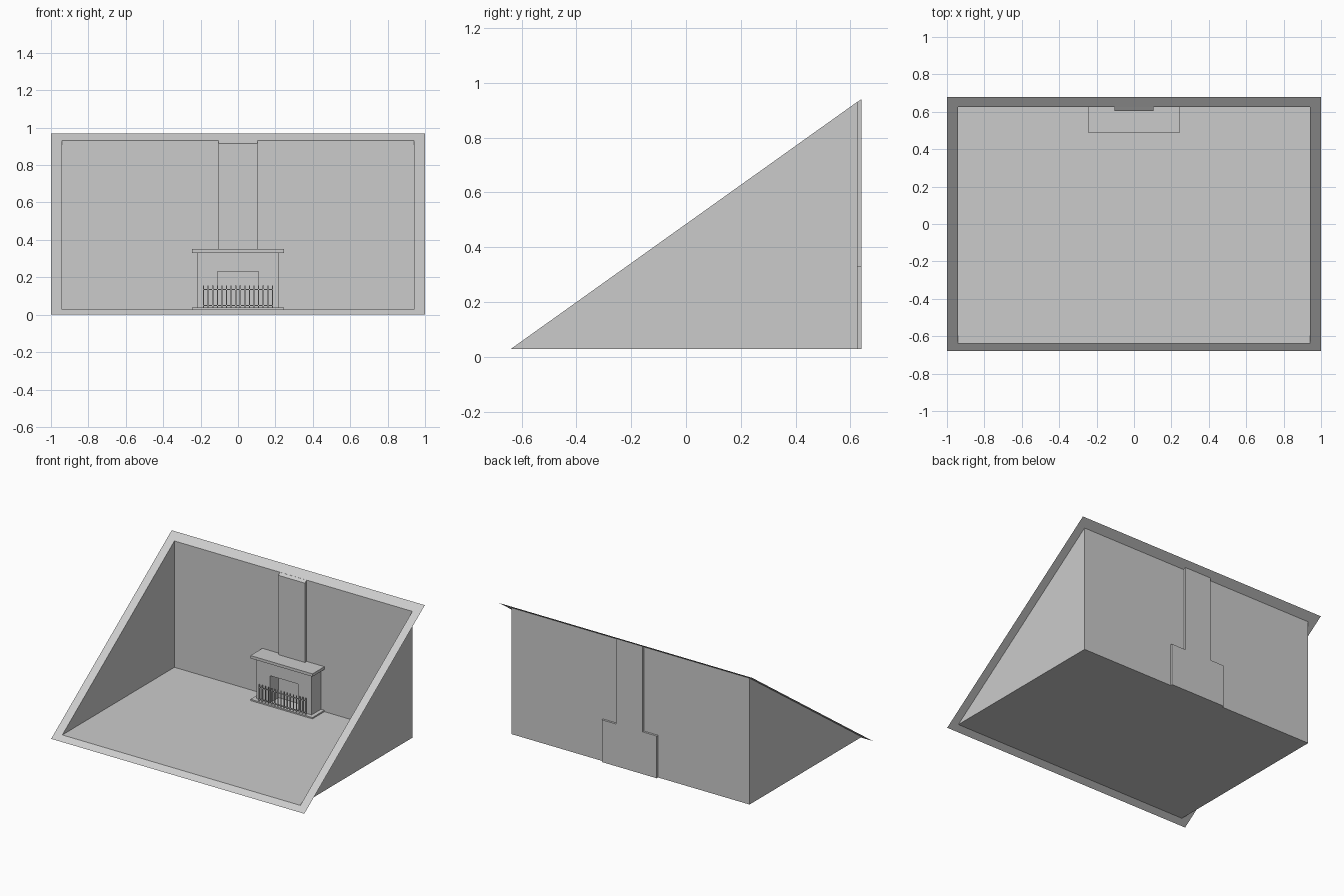
import bpy, bmesh

cube = bpy.data.objects.get("Cube")
if cube:
    bpy.data.objects.remove(cube, do_unlink=True)

grey = bpy.data.materials.new("light_grey")
grey.use_nodes = True
colour = (0.6, 0.6, 0.6, 1)
grey.diffuse_color = colour
grey.node_tree.nodes["Principled BSDF"].inputs["Base Color"].default_value = colour

FRONT, BACK = -0.64, 0.625      # room depth limits
SIDE = 0.94                     # half width of the room
BEHIND = 0.64                   # rear of the parts that pass through the wall


def slope(y):
    """Height of the sloping open side of the room."""
    return 0.97 * (y + 0.68) / 1.36


FLOOR = slope(FRONT)


def make(name, bm):
    mesh = bpy.data.meshes.new(name)
    bm.to_mesh(mesh)
    bm.free()
    mesh.materials.append(grey)
    obj = bpy.data.objects.new(name, mesh)
    bpy.context.collection.objects.link(obj)
    return obj


def polygons(name, faces):
    bm = bmesh.new()
    for pts in faces:
        bm.faces.new([bm.verts.new(p) for p in pts])
    bmesh.ops.remove_doubles(bm, verts=bm.verts, dist=0.0001)
    return make(name, bm)


def prism(bm, profile, x0, x1):
    """Extrude a closed y-z profile along x."""
    face = bm.faces.new([bm.verts.new((x0, y, z)) for y, z in profile])
    new = bmesh.ops.extrude_face_region(bm, geom=[face])["geom"]
    verts = [v for v in new if isinstance(v, bmesh.types.BMVert)]
    bmesh.ops.translate(bm, verts=verts, vec=(x1 - x0, 0, 0))
    bmesh.ops.recalc_face_normals(bm, faces=bm.faces)


def boxes(name, *extents):
    bm = bmesh.new()
    for x0, x1, y0, y1, z0, z1 in extents:
        prism(bm, [(y0, z0), (y1, z0), (y1, z1), (y0, z1)], x0, x1)
    return make(name, bm)


# Room shell: floor, back wall and two triangular side walls
fl, fr = (-SIDE, FRONT, FLOOR), (SIDE, FRONT, FLOOR)
bl, br = (-SIDE, BACK, FLOOR), (SIDE, BACK, FLOOR)
tl, tr = (-SIDE, BACK, slope(BACK)), (SIDE, BACK, slope(BACK))
polygons("floor", [(fl, fr, br, bl)])
polygons("back_wall", [(bl, br, tr, tl)])
polygons("side_walls", [(fl, bl, tl), (fr, tr, br)])

# Flat rim around the sloping opening
outer = [(x, y, slope(y)) for x, y in ((-1, -0.68), (1, -0.68), (1, 0.68), (-1, 0.68))]
inner = [fl, fr, tr, tl]
polygons("rim", [(outer[i], outer[(i + 1) % 4], inner[(i + 1) % 4], inner[i])
                 for i in range(4)])

# Chimney breast, cut off along the slope
bm = bmesh.new()
prism(bm, [(0.605, 0.33), (BEHIND, 0.33), (BEHIND, slope(BEHIND) - 0.001),
           (0.605, slope(0.605))], -0.105, 0.105)
make("chimney_breast", bm)

# Fireplace: two piers, lintel and back plate around the opening
W, HOLE, TOP, FACE = 0.217, 0.11, 0.33, 0.52
boxes("fireplace_surround",
      (-W, -HOLE, FACE, BEHIND, FLOOR, TOP),
      (HOLE, W, FACE, BEHIND, FLOOR, TOP),
      (-HOLE, HOLE, FACE, BEHIND, 0.23, TOP),
      (-HOLE, HOLE, 0.615, BEHIND, FLOOR, 0.23))
boxes("mantel_shelf", (-0.245, 0.245, 0.49, BACK, TOP, 0.35))
boxes("hearth", (-0.245, 0.245, 0.49, BACK, FLOOR, 0.038))

# Fire guard: upright bars on two rails
bars, half, y = 16, 0.184, 0.503
guard = []
for i in range(bars):
    x = -half + 2 * half * i / (bars - 1)
    guard.append((x - 0.003, x + 0.003, y - 0.003, y + 0.003, 0.038, 0.155))
for z in (0.05, 0.135):
    guard.append((-half, half, y - 0.002, y + 0.002, z - 0.003, z + 0.003))
boxes("fire_guard", *guard)
